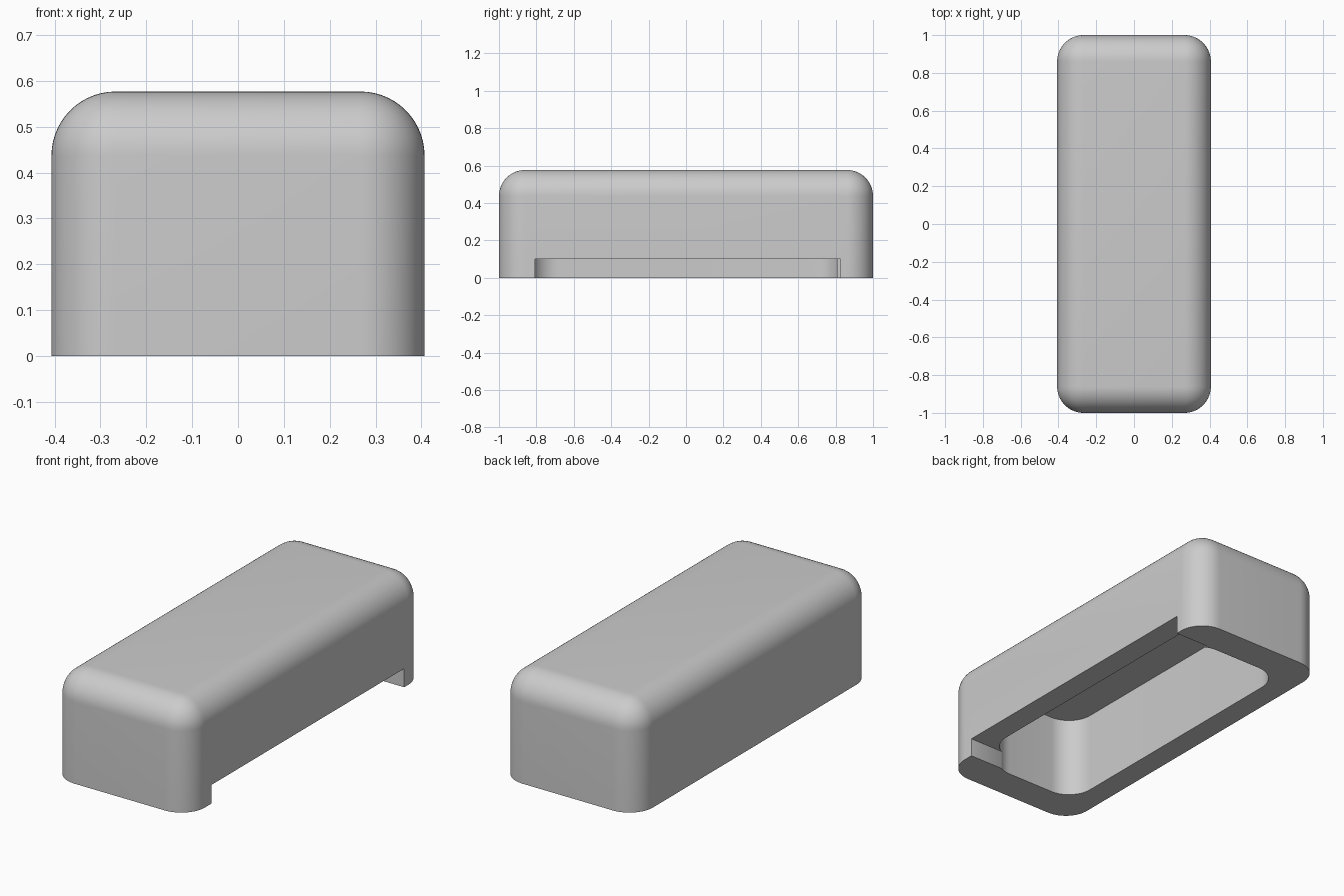
import bpy, bmesh, math
from mathutils import Vector

cube = bpy.data.objects.get("Cube")
if cube:
    bpy.data.objects.remove(cube, do_unlink=True)

HALF_X, HALF_Y, HEIGHT = 0.407, 1.0, 0.577
RADIUS = 0.14

grey = bpy.data.materials.new("plain grey")
grey.use_nodes = True
colour = (0.6, 0.6, 0.6, 1)
grey.diffuse_color = colour
grey.node_tree.nodes["Principled BSDF"].inputs["Base Color"].default_value = colour


def block(name, low, high, pick=None):
    """Box between two corners; edges chosen by pick are rounded."""
    low, high = Vector(low), Vector(high)
    bm = bmesh.new()
    bmesh.ops.create_cube(bm, size=1)
    for v in bm.verts:
        v.co = (low + high) / 2 + v.co * (high - low)
    if pick:
        edges = [e for e in bm.edges if pick(e, high.z)]
        bmesh.ops.bevel(bm, geom=edges, offset=RADIUS, segments=14,
                        profile=0.5, affect='EDGES', clamp_overlap=True)
    mesh = bpy.data.meshes.new(name)
    bm.to_mesh(mesh)
    bm.free()
    mesh.materials.append(grey)
    ob = bpy.data.objects.new(name, mesh)
    bpy.context.collection.objects.link(ob)
    return ob


def vertical(e, top):
    return abs(e.verts[0].co.z - e.verts[1].co.z) > 0.1


def vertical_or_top(e, top):
    return vertical(e, top) or all(abs(v.co.z - top) < 0.001 for v in e.verts)


# Rounded cover, open underneath
shell = block("shell", (-HALF_X, -HALF_Y, 0), (HALF_X, HALF_Y, HEIGHT), vertical_or_top)

# Hollow with rounded corners, and the slot along one lower side
cavity = block("cavity_cutter", (-0.28, -0.824, -0.1), (0.28, 0.824, 0.437), vertical)
slot = block("slot_cutter", (0.205, -0.807, -0.12), (0.6, 0.825, 0.1))

for cutter in (cavity, slot):
    cutter.hide_render = True
    cutter.hide_set(True)
    mod = shell.modifiers.new("cut", 'BOOLEAN')
    mod.operation = 'DIFFERENCE'
    mod.solver = 'EXACT'
    mod.object = cutter

# Apply the cuts, then shade smooth with sharp rims
bpy.context.view_layer.objects.active = shell
shell.select_set(True)
for mod in list(shell.modifiers):
    bpy.ops.object.modifier_apply(modifier=mod.name)
for cutter in (cavity, slot):
    bpy.data.objects.remove(cutter, do_unlink=True)
bpy.ops.object.shade_smooth_by_angle(angle=math.radians(30))
